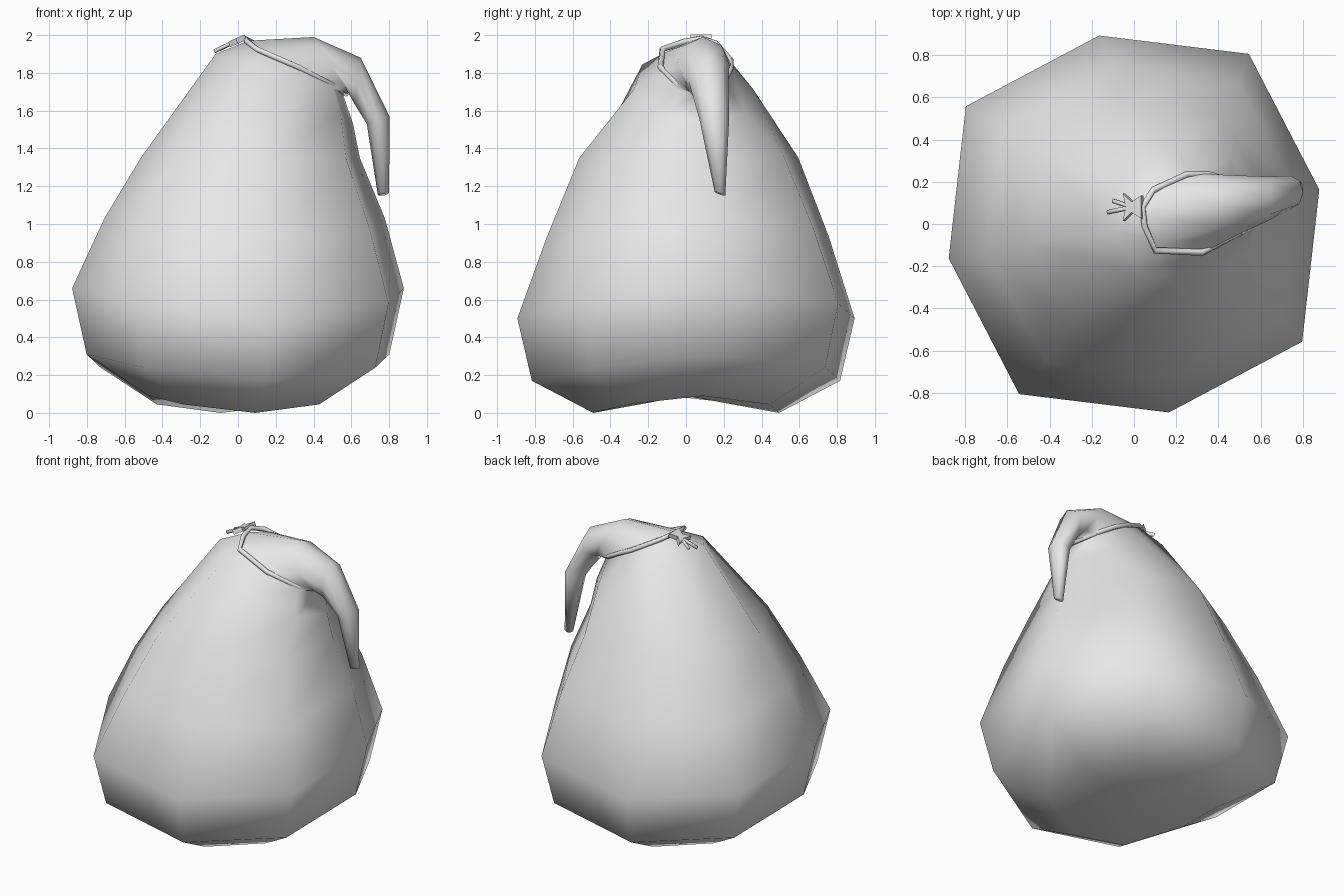
import bpy, bmesh, math
from mathutils import Vector, Matrix

old = bpy.data.objects.get("Cube")
if old:
    bpy.data.objects.remove(old)

mat = bpy.data.materials.new("plain grey")
mat.use_nodes = True
GREY = (0.8, 0.8, 0.8, 1)
mat.diffuse_color = GREY
mat.node_tree.nodes["Principled BSDF"].inputs["Base Color"].default_value = GREY

SIDES = 8
TWIST = math.radians(10.5)


def add_object(name, bm, smooth=True):
    bmesh.ops.recalc_face_normals(bm, faces=bm.faces[:])
    for f in bm.faces:
        f.smooth = smooth
    mesh = bpy.data.meshes.new(name)
    bm.to_mesh(mesh)
    bm.free()
    mesh.materials.append(mat)
    obj = bpy.data.objects.new(name, mesh)
    bpy.context.collection.objects.link(obj)
    return obj


def ring(c, u, v, saddle=0, corner=1.0):
    """Eight points around c; odd points pushed out, height waving by saddle."""
    pts = []
    for i in range(SIDES):
        t = math.tau * i / SIDES
        k = corner if i % 2 else 1
        pts.append(Vector(c) + k * (Vector(u) * math.cos(t) + Vector(v) * math.sin(t))
                   + Vector((0, 0, saddle * math.cos(2 * t))))
    return pts


def belly(cx, cy, z, rx, ry, saddle, corner, tilt=0):
    u = (rx * math.cos(TWIST), rx * math.sin(TWIST), tilt)
    v = (-ry * math.sin(TWIST), ry * math.cos(TWIST), 0)
    return ring((cx, cy, z), u, v, saddle, corner)


# Sack: belly rings, tilted neck, then the drooping top
rings = [
    belly(0, 0, 0.045, 0.48, 0.5, 0.045, 1.08),
    belly(0, 0, 0.24, 0.815, 0.83, 0.07, 1.08),
    belly(0, 0, 0.58, 0.893, 0.908, 0.08, 1.08),
    belly(0.035, 0.01, 0.98, 0.755, 0.76, 0.05, 1.06),
    belly(0.065, 0.015, 1.35, 0.59, 0.59, 0, 1.04),
    belly(0.245, 0.04, 1.715, 0.37, 0.32, 0, 1.0, -0.185),
    ring((0.305, 0.055, 1.83), (0.25, 0.02, -0.14), (-0.03, 0.185, 0.015)),
    ring((0.495, 0.09, 1.84), (0.095, 0, -0.15), (0, 0.14, 0)),
    ring((0.635, 0.12, 1.755), (-0.015, 0, -0.125), (0, 0.105, 0)),
    ring((0.742, 0.15, 1.55), (-0.06, 0, -0.02), (0, 0.078, 0)),
    ring((0.77, 0.18, 1.16), (-0.03, 0, -0.005), (0, 0.028, -0.01)),
]
bm = bmesh.new()
loops = [[bm.verts.new(p) for p in r] for r in rings]
for low, high in zip(loops, loops[1:]):
    for i in range(SIDES):
        j = (i + 1) % SIDES
        bm.faces.new((low[i], low[j], high[j], high[i]))
base = bm.verts.new((0, 0, 0.09))
for i in range(SIDES):
    bm.faces.new((base, loops[0][(i + 1) % SIDES], loops[0][i]))
bm.faces.new(loops[-1])
add_object("sack", bm)


def tube(name, points, radius, closed, sides=6):
    """Sweep a small polygon along a path."""
    pts = [Vector(p) for p in points]
    n = len(pts)
    bm = bmesh.new()
    rows = []
    for i, p in enumerate(pts):
        a = pts[i - 1] if closed or i else p
        b = pts[(i + 1) % n] if closed or i < n - 1 else p
        d = (b - a).normalized()
        s = d.cross(Vector((0.45, 0, 0.9))).normalized()
        w = s.cross(d)
        rows.append([bm.verts.new(p + radius * (s * math.cos(math.tau * k / sides)
                     + w * math.sin(math.tau * k / sides))) for k in range(sides)])
    pairs = list(zip(rows, rows[1:])) + ([(rows[-1], rows[0])] if closed else [])
    for r, q in pairs:
        for k in range(sides):
            m = (k + 1) % sides
            bm.faces.new((r[k], r[m], q[m], q[k]))
    if not closed:
        bm.faces.new(rows[0])
        bm.faces.new(rows[-1])
    return add_object(name, bm)


# Rope around the neck
tube("rope_loop", [
    (0.04, 0.08, 1.98), (0.05, -0.01, 1.965), (0.1, -0.125, 1.925),
    (0.32, -0.135, 1.83), (0.5, -0.04, 1.735), (0.57, 0.09, 1.69),
    (0.45, 0.205, 1.76), (0.35, 0.235, 1.82), (0.25, 0.235, 1.87),
    (0.09, 0.16, 1.955)], 0.016, True)

# Knot: pinched bow plate and two loose ends lying down the slope
bm = bmesh.new()
outline = [(0.05, 0.055), (0, 0.025), (-0.045, 0.065), (-0.03, 0),
           (-0.045, -0.065), (0, -0.025), (0.05, -0.055)]
face = bm.faces.new([bm.verts.new((x, y, 0)) for x, y in outline])
top = bmesh.ops.extrude_face_region(bm, geom=[face])["geom"]
bmesh.ops.translate(bm, vec=(0, 0, 0.03),
                    verts=[g for g in top if isinstance(g, bmesh.types.BMVert)])
bm.transform(Matrix.Translation((0, 0.08, 1.955)) @ Matrix.Rotation(-0.42, 4, "Y"))
add_object("rope_knot", bm, smooth=False)
for side, end in (("front", (-0.125, 0.055, 1.915)), ("back", (-0.1, 0.11, 1.925))):
    tube(f"rope_end_{side}", [(-0.01, 0.08, 1.97), end], 0.011, False)
